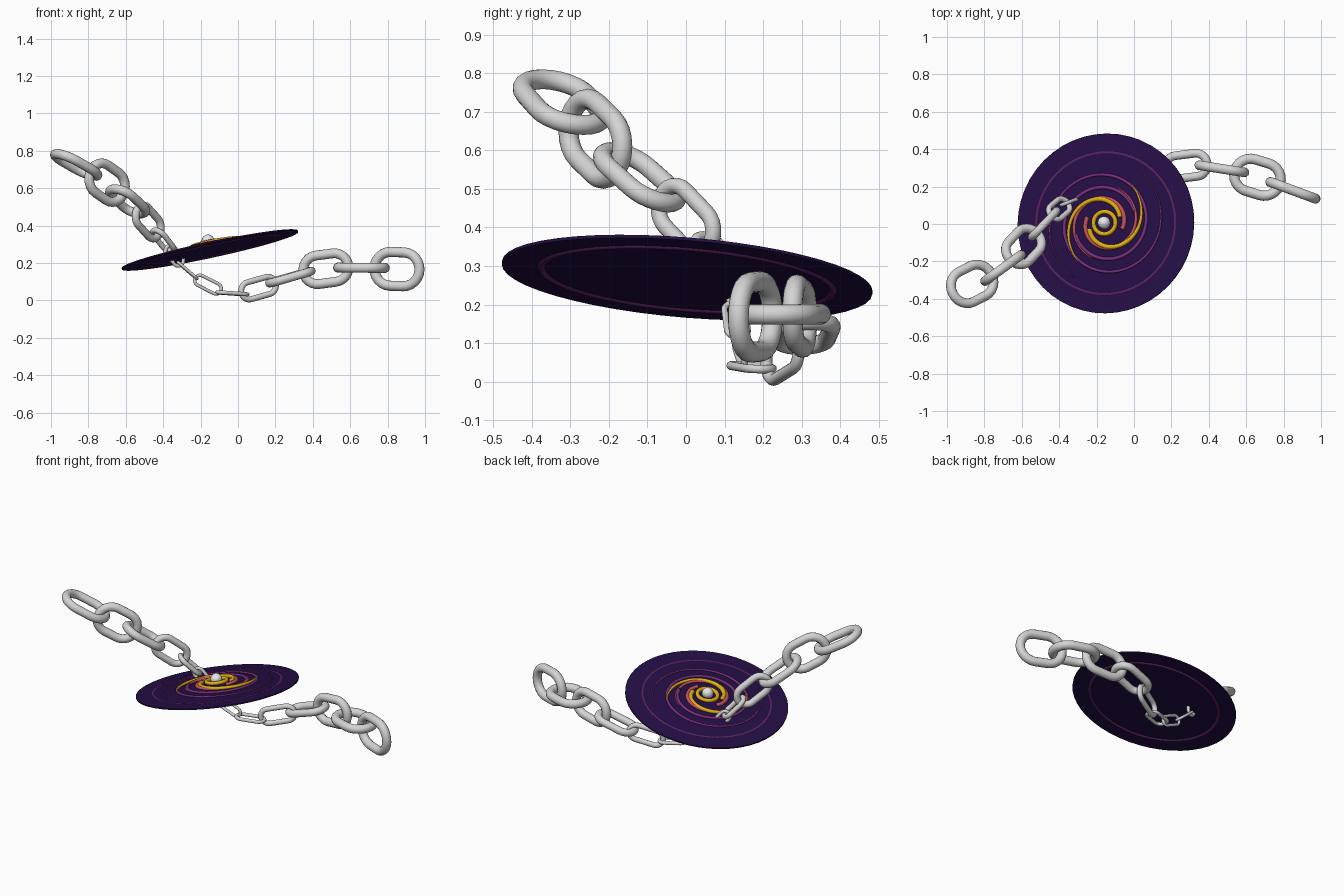
import bpy, bmesh, math
from mathutils import Vector, Matrix

if "Cube" in bpy.data.objects:
    bpy.data.objects.remove(bpy.data.objects["Cube"])


def material(name, rgb):
    m = bpy.data.materials.new(name)
    m.diffuse_color = (*rgb, 1)
    m.use_nodes = True
    m.node_tree.nodes["Principled BSDF"].inputs["Base Color"].default_value = m.diffuse_color
    return m


STEEL = material("chain_grey", (0.66, 0.66, 0.66))
WHITE = material("core_white", (0.8, 0.8, 0.8))
NIGHT = material("disc_dark_purple", (0.018, 0.0045, 0.06))
PLUM = material("ring_plum", (0.10, 0.016, 0.11))
PURPLE = material("arm_purple", (0.19, 0.028, 0.20))
PINK = material("arm_pink", (0.58, 0.085, 0.11))
YELLOW = material("arm_yellow", (0.75, 0.43, 0.006))


def make_object(name, bm, mat, matrix=Matrix()):
    bmesh.ops.recalc_face_normals(bm, faces=bm.faces)
    for f in bm.faces:
        f.smooth = True
    me = bpy.data.meshes.new(name)
    bm.to_mesh(me)
    bm.free()
    me.materials.append(mat)
    ob = bpy.data.objects.new(name, me)
    ob.matrix_world = matrix
    bpy.context.collection.objects.link(ob)
    return ob


def sweep(name, pts, radii, normal, mat, matrix, closed=False, sides=12):
    """Round tube along a roughly planar path; normal is the plane normal."""
    bm = bmesh.new()
    n = len(pts)
    rings = []
    for i, p in enumerate(pts):
        a = pts[i - 1] if closed or i else p
        b = pts[(i + 1) % n] if closed or i < n - 1 else p
        side = (b - a).cross(normal).normalized()
        rings.append([bm.verts.new(p + radii[i] * (math.cos(t) * side + math.sin(t) * normal))
                      for t in (2 * math.pi * k / sides for k in range(sides))])
    for i in range(n if closed else n - 1):
        r0, r1 = rings[i], rings[(i + 1) % n]
        for k in range(sides):
            bm.faces.new((r0[k], r0[(k + 1) % sides], r1[(k + 1) % sides], r1[k]))
    if not closed:
        bm.faces.new(rings[0])
        bm.faces.new(rings[-1])
    return make_object(name, bm, mat, matrix)


# ---- tilted galaxy disc: slight dome on top, flat below ----
UP = Vector((0, 0, 1))
tilt = Matrix.Translation((-0.15, 0.003, 0.27)) @ \
    UP.rotation_difference(Vector((-0.213, 0.083, 1))).to_matrix().to_4x4()
R = 0.482


def dome(r):
    return 0.004 + 0.032 * max(0, 1 - r / R) ** 1.3


bm = bmesh.new()
profile = [(0, dome(0))] + [(R * k / 10, dome(R * k / 10)) for k in range(1, 11)] + [(R, -0.004), (0, -0.004)]
vs = [bm.verts.new((r, 0, z)) for r, z in profile]
es = [bm.edges.new(pair) for pair in zip(vs, vs[1:])]
bmesh.ops.spin(bm, geom=vs + es, axis=UP, cent=(0, 0, 0), angle=2 * math.pi, steps=48)
bmesh.ops.remove_doubles(bm, verts=bm.verts, dist=1e-5)
disc = make_object("disc", bm, NIGHT, tilt)
bpy.context.view_layer.objects.active = disc
disc.select_set(True)
bpy.ops.object.shade_smooth_by_angle(angle=math.radians(30))


def ring(name, r, tube, z, mat):
    pts = [Vector((r * math.cos(t), r * math.sin(t), z))
           for t in (2 * math.pi * k / 64 for k in range(64))]
    sweep(name, pts, [tube] * 64, UP, mat, tilt, True)


def arms(name, r0, r1, start, turn, tube, mat, lift=0.0):
    """Two opposite spiral arms, tapering to the outer tip."""
    n = 60
    for j in range(2):
        pts, radii = [], []
        for k in range(n + 1):
            s = k / n
            r = r0 * (r1 / r0) ** s
            a = math.radians(start + 180 * j + turn * s)
            pts.append(Vector((r * math.cos(a), r * math.sin(a), dome(r) + lift)))
            radii.append(tube * (1 - 0.75 * s ** 3))
        sweep(f"{name}_{j + 1}", pts, radii, UP, mat, tilt)


# ---- rings, arms and bright core ----
ring("outer_ring", 0.38, 0.0105, 0.0, PLUM)
ring("core_ring", 0.06, 0.012, dome(0.06) + 0.008, YELLOW)
arms("purple_arm", 0.17, 0.335, 20, 400, 0.010, PURPLE)
arms("pink_arm", 0.10, 0.20, -20, 270, 0.012, PINK, 0.002)
arms("yellow_arm", 0.088, 0.25, -160, 215, 0.013, YELLOW, 0.006)

bm = bmesh.new()
bmesh.ops.create_uvsphere(bm, u_segments=24, v_segments=16, radius=0.034)
make_object("core", bm, WHITE, tilt @ Matrix.Translation((0, 0, 0.05)))

# ---- chain through the disc: x, y, z, width, tube radius of each link ----
LINKS = [
    (-0.865, -0.32, 0.725, 0.23, 0.026),
    (-0.70, -0.235, 0.63, 0.22, 0.026),
    (-0.59, -0.12, 0.53, 0.20, 0.025),
    (-0.48, 0.00, 0.42, 0.16, 0.021),
    (-0.40, 0.08, 0.32, 0.115, 0.015),
    (-0.34, 0.12, 0.24, 0.08, 0.010),
    (-0.27, 0.13, 0.16, 0.07, 0.008),
    (-0.16, 0.14, 0.085, 0.075, 0.009),
    (-0.03, 0.17, 0.038, 0.095, 0.011),
    (0.11, 0.25, 0.066, 0.125, 0.016),
    (0.28, 0.31, 0.125, 0.17, 0.023),
    (0.47, 0.295, 0.17, 0.205, 0.026),
    (0.66, 0.25, 0.175, 0.23, 0.027),
    (0.85, 0.18, 0.168, 0.235, 0.027),
]
centres = [Vector(l[:3]) for l in LINKS]
last = len(LINKS) - 1
for i, (x, y, z, width, tube) in enumerate(LINKS):
    lo, hi = max(i - 1, 0), min(i + 1, last)
    span = centres[hi] - centres[lo]
    axis = span.normalized()
    length = span.length / (hi - lo) + 4 * tube
    flat = UP.cross(axis).normalized()          # horizontal crosswise
    upright = axis.cross(flat)
    wide, normal = (flat, upright) if i % 2 == 0 else (upright, flat)
    bend = width / 2 - tube
    half = max(length / 2 - tube - bend, 0.005)
    pts = []
    for end in (1, -1):                         # two rounded ends
        for k in range(13):
            t = math.pi * k / 12 - math.pi / 2
            u = end * (half + bend * math.cos(t))
            pts.append(centres[i] + axis * u + wide * (end * bend * math.sin(t)))
    sweep(f"chain_link_{i + 1}", pts, [tube] * len(pts), normal, STEEL, Matrix(), True, 14)
